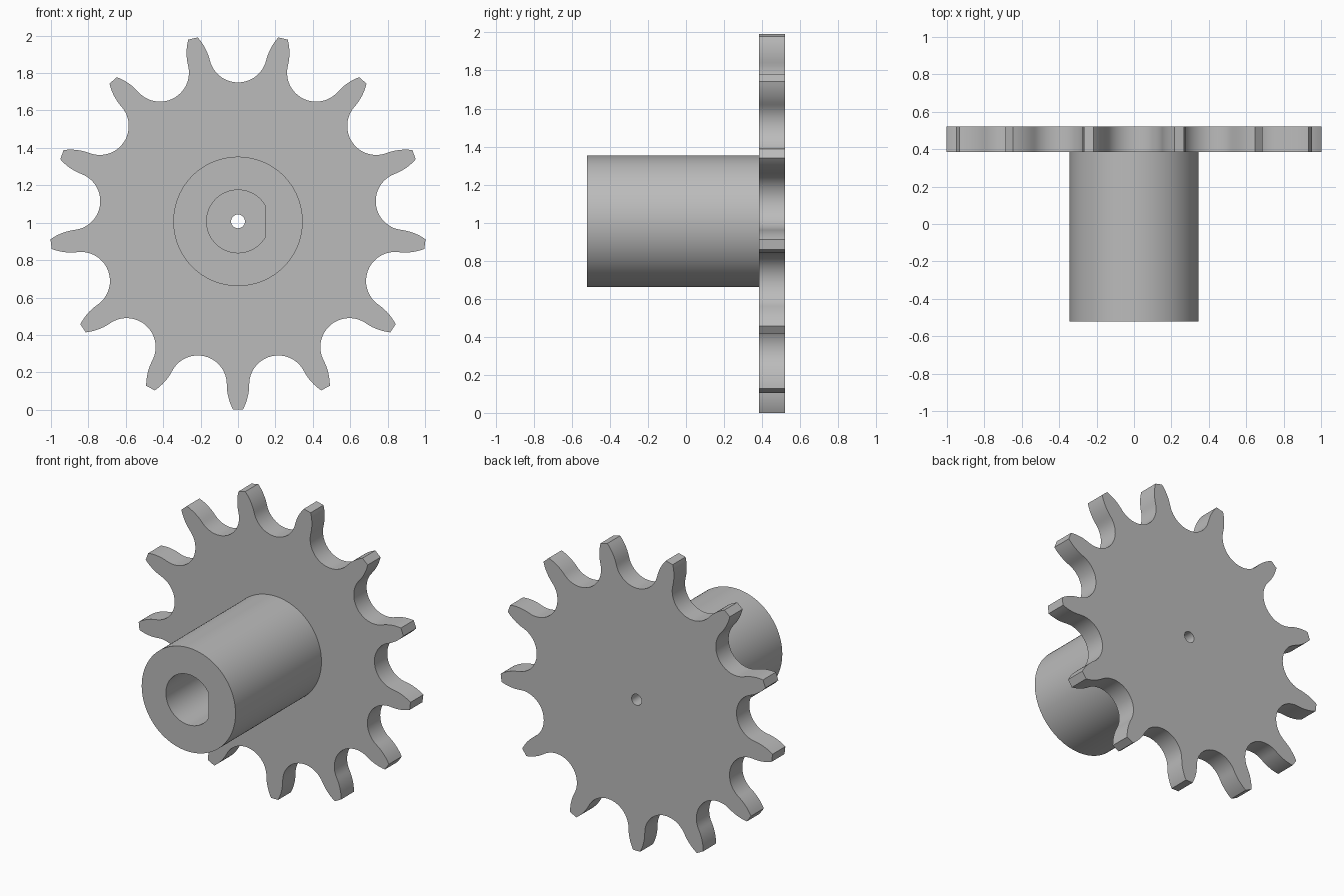
import bpy, bmesh
from math import pi, sin, cos, acos, asin, hypot
from mathutils import Vector

if "Cube" in bpy.data.objects:
    bpy.data.objects.remove(bpy.data.objects["Cube"], do_unlink=True)

TEETH = 13
TIP_R = 1.007            # outer radius, also the height of the axis
PITCH_R = 0.898          # radius on which the valley arcs are centred
VALLEY_R = 0.155
TIP_HALF = 0.026         # half width of a tooth tip
PLATE_FRONT, PLATE_BACK, HUB_FRONT = 0.385, 0.52, -0.52

grey = bpy.data.materials.new("grey metal")
grey.use_nodes = True
colour = (0.5, 0.5, 0.5, 1)
grey.diffuse_color = colour
grey.node_tree.nodes["Principled BSDF"].inputs["Base Color"].default_value = colour


def arc(radius, start, end, steps):
    """Points on an arc about the axis, both ends included."""
    return [Vector((radius * cos(start + (end - start) * i / steps),
                    radius * sin(start + (end - start) * i / steps)))
            for i in range(steps + 1)]


def circle(radius, steps):
    return arc(radius, 0, 2 * pi, steps)[:-1]


def turn(p, a):
    return Vector((p.x * cos(a) - p.y * sin(a), p.x * sin(a) + p.y * cos(a)))


def extruded(name, loops, y0, y1):
    """Fill an outline with its holes and extrude it along y."""
    bm = bmesh.new()
    for loop in loops:
        verts = [bm.verts.new((p.x, y0, TIP_R + p.y)) for p in loop]
        for i, v in enumerate(verts):
            bm.edges.new((verts[i - 1], v))
    bmesh.ops.triangle_fill(bm, edges=bm.edges[:], use_beauty=True, normal=(0, -1, 0))
    result = bmesh.ops.extrude_face_region(bm, geom=bm.faces[:], use_keep_orig=True)
    moved = [g for g in result["geom"] if isinstance(g, bmesh.types.BMVert)]
    bmesh.ops.translate(bm, verts=moved, vec=(0, y1 - y0, 0))
    bmesh.ops.recalc_face_normals(bm, faces=bm.faces[:])
    mesh = bpy.data.meshes.new(name)
    bm.to_mesh(mesh)
    bm.free()
    mesh.materials.append(grey)
    obj = bpy.data.objects.new(name, mesh)
    bpy.context.collection.objects.link(obj)
    bpy.ops.object.select_all(action="DESELECT")
    obj.select_set(True)
    bpy.context.view_layer.objects.active = obj
    bpy.ops.object.shade_smooth_by_angle(angle=pi / 7)
    return obj


# One tooth pitch, pointing down: right flank, then the valley to its right
half = pi / TEETH
valley_centre = Vector((PITCH_R * sin(half), -PITCH_R * cos(half)))
root = valley_centre - Vector((VALLEY_R, 0))
tip = Vector((TIP_HALF, -(TIP_R ** 2 - TIP_HALF ** 2) ** 0.5))
rise, inset = root.y - tip.y, root.x - tip.x
flank_r = (rise ** 2 + inset ** 2) / (2 * inset)
sweep = asin(rise / flank_r)
flank = [root - Vector((flank_r, 0)) + p for p in arc(flank_r, -sweep, 0, 8)]
valley = [valley_centre + p for p in arc(VALLEY_R, pi, 2 * half, 28)]
next_flank = [turn(Vector((-p.x, p.y)), 2 * half) for p in reversed(flank)]
pitch = flank + valley[1:-1] + next_flank

# Repeat the pitch around the wheel
outline = [turn(p, 2 * half * k) for k in range(TEETH) for p in pitch]
extruded("toothed_plate", [outline, circle(0.037, 32)], PLATE_FRONT, PLATE_BACK)

# Hub with a bore flattened on its right-hand side
flat = acos(0.147 / 0.168)
bore = arc(0.168, flat, 2 * pi - flat, 64)
extruded("hub", [circle(0.346, 96), bore], HUB_FRONT, PLATE_FRONT)
